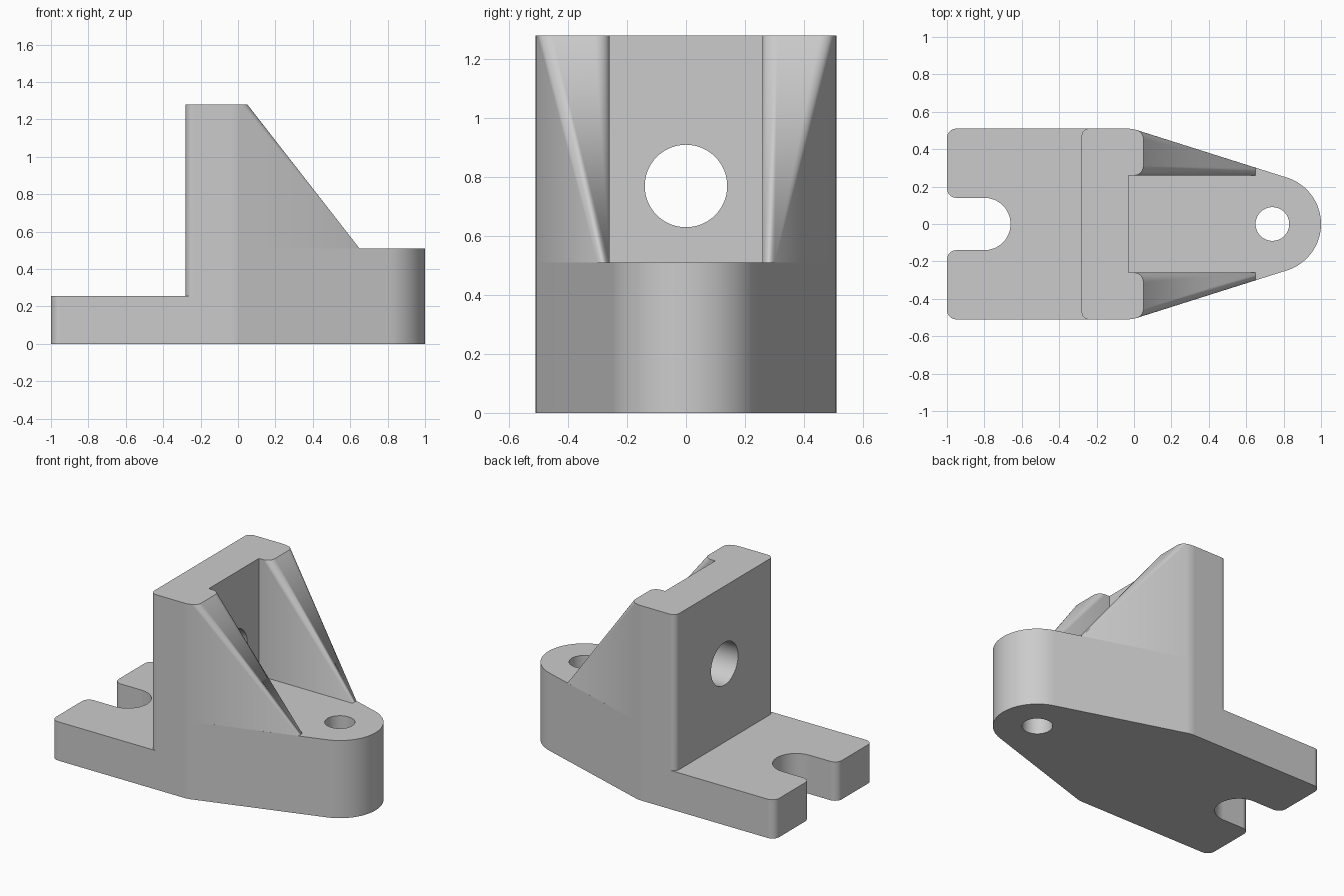
import bpy, bmesh
from math import pi, cos, sin, tan
from mathutils import Vector, Matrix

if "Cube" in bpy.data.objects:
    bpy.data.objects.remove(bpy.data.objects["Cube"])

grey = bpy.data.materials.new("plain grey")
grey.use_nodes = True
grey.diffuse_color = (0.6, 0.6, 0.6, 1)
grey.node_tree.nodes["Principled BSDF"].inputs["Base Color"].default_value = grey.diffuse_color

FLOOR, FOOT, TOP = 0.255, 0.51, 1.28      # heights of the plate, foot and wall
BACK, HALF, SLOT = -0.28, 0.51, 0.26      # wall back, half width, half channel


def rounded(corners, steps=8):
    """Outline with each (x, y, radius) corner rounded by an arc."""
    pts = []
    for i, (x, y, r) in enumerate(corners):
        p = Vector((x, y))
        if r == 0:
            pts.append(p)
            continue
        a = (Vector(corners[i - 1][:2]) - p).normalized()
        b = (Vector(corners[(i + 1) % len(corners)][:2]) - p).normalized()
        half = a.angle(b) / 2
        centre = p + (a + b).normalized() * r / sin(half)
        start = p + a * r / tan(half) - centre
        turn = start.angle_signed(p + b * r / tan(half) - centre)
        for k in range(steps + 1):
            pts.append(centre + Matrix.Rotation(-turn * k / steps, 2) @ start)
    return pts


def make(name, bm):
    bmesh.ops.recalc_face_normals(bm, faces=bm.faces)
    mesh = bpy.data.meshes.new(name)
    bm.to_mesh(mesh)
    bm.free()
    mesh.materials.append(grey)
    obj = bpy.data.objects.new(name, mesh)
    bpy.context.collection.objects.link(obj)
    return obj


def prism(name, outline, z0, z1):
    bm = bmesh.new()
    face = bm.faces.new([bm.verts.new((p.x, p.y, z0)) for p in outline])
    top = bmesh.ops.extrude_face_region(bm, geom=[face])["geom"]
    bmesh.ops.translate(bm, vec=(0, 0, z1 - z0),
                        verts=[v for v in top if isinstance(v, bmesh.types.BMVert)])
    return make(name, bm)


def drill(name, radius, depth, matrix):
    bm = bmesh.new()
    bmesh.ops.create_cone(bm, cap_ends=True, segments=64, radius1=radius,
                          radius2=radius, depth=depth, matrix=matrix)
    return make(name, bm)


def combine(target, other, operation):
    mod = target.modifiers.new(operation, 'BOOLEAN')
    mod.operation, mod.solver, mod.object = operation, 'EXACT', other
    bpy.context.view_layer.objects.active = target
    bpy.ops.object.modifier_apply(modifier=mod.name)
    bpy.data.objects.remove(other)


# Slotted plate
half = [(-0.1, HALF, 0), (-1, HALF, 0.05), (-1, 0.14, 0.05), (-0.66, 0.14, 0.139)]
bracket = prism("bracket", rounded(half + [(x, -y, r) for x, y, r in reversed(half)]), 0, FLOOR)

# Tapered foot with a round nose
side = rounded([(BACK, 0, 0), (BACK, HALF, 0.04), (-0.01, HALF, 0.17), (0.818, 0.248, 0)])[1:-1]
tilt = 1.265
nose = [Vector((0.74 + 0.26 * cos(a), 0.26 * sin(a)))
        for a in (tilt - 2 * tilt * k / 32 for k in range(33))]
mirror = [Vector((p.x, -p.y)) for p in reversed(side)]
combine(bracket, prism("foot", side + nose + mirror, 0, FOOT), 'UNION')

# Upright wall behind the channel
wall = [Vector(p) for p in ((BACK, -0.4), (-0.03, -0.4), (-0.03, 0.4), (BACK, 0.4))]
combine(bracket, prism("back_wall", wall, FOOT - 0.1, TOP), 'UNION')

# Sloping cheeks, lofted from a rounded top to the straight foot
shared = [(-0.01, HALF, 0.17), (BACK, HALF, 0.04), (BACK, 0.1 + SLOT, 0), (-0.1, SLOT, 0)]
top = rounded([(0.05, SLOT, 0.05), (0.05, 0.491, 0.05)] + shared)
bottom = rounded([(0.65, SLOT, 0), (0.65, 0.301, 0)] + shared)
for name, s in (("left_cheek", 1), ("right_cheek", -1)):
    bm = bmesh.new()
    for outline, z in ((top, TOP), (bottom, FOOT)):
        for p in outline:
            bm.verts.new((p.x, p.y * s, z))
    bmesh.ops.convex_hull(bm, input=bm.verts)
    bmesh.ops.dissolve_limit(bm, angle_limit=0.005, verts=bm.verts, edges=bm.edges)
    combine(bracket, make(name, bm), 'UNION')

# Bolt hole in the foot and round hole in the wall
combine(bracket, drill("bolt_hole", 0.09, 2, Matrix.Translation((0.74, 0, 0))), 'DIFFERENCE')
across = Matrix.Translation((-0.15, 0, 0.77)) @ Matrix.Rotation(pi / 2, 4, 'Y')
combine(bracket, drill("wall_hole", 0.14, 0.6, across), 'DIFFERENCE')

# Smooth fillets, flat main faces
bpy.ops.object.select_all(action='DESELECT')
bracket.select_set(True)
bpy.context.view_layer.objects.active = bracket
bpy.ops.object.shade_smooth_by_angle(angle=pi / 6)
weighted = bracket.modifiers.new("weighted_normals", 'WEIGHTED_NORMAL')
weighted.keep_sharp = True
